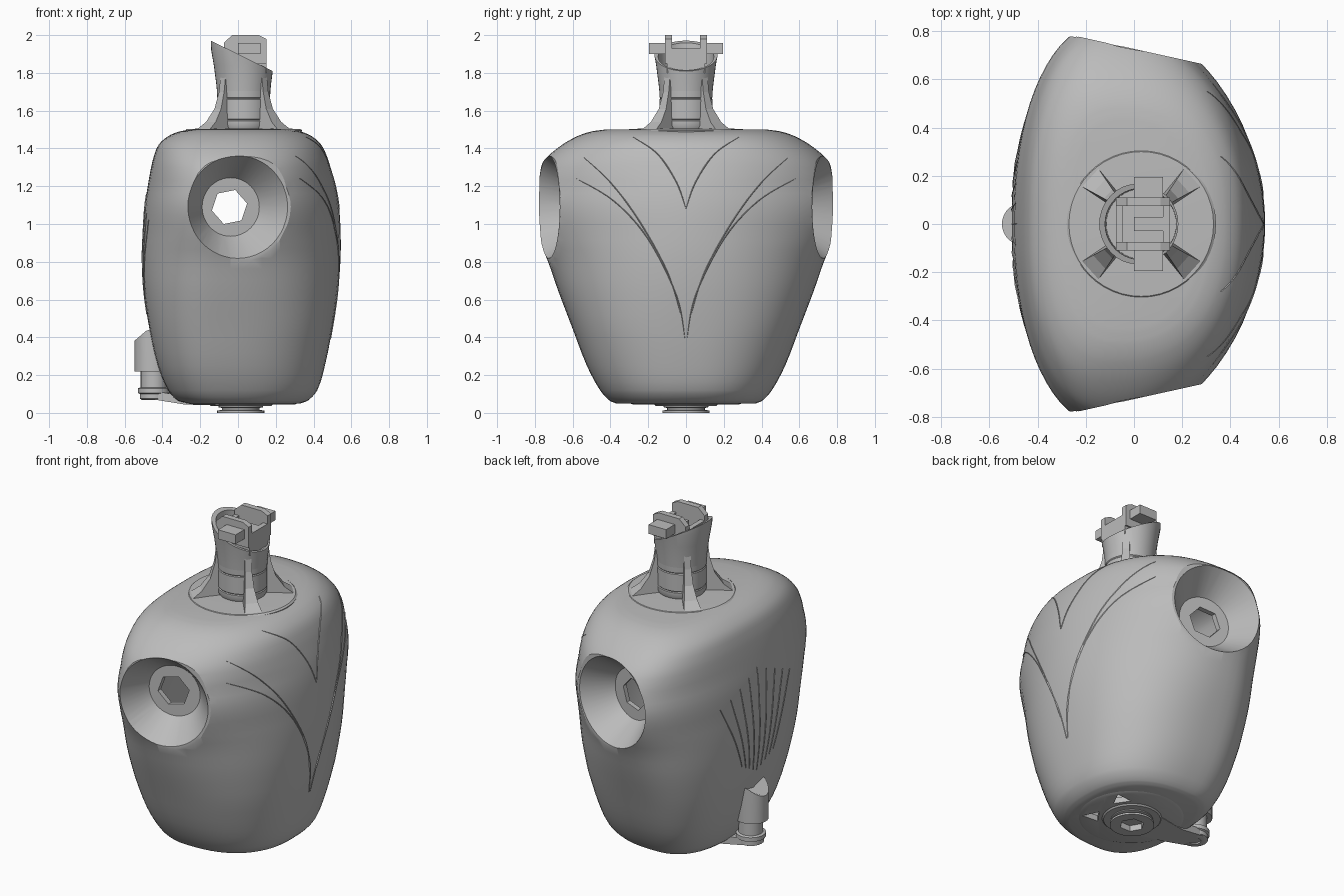
import bpy, bmesh, math
from mathutils import Matrix, Vector

if "Cube" in bpy.data.objects:
    bpy.data.objects.remove(bpy.data.objects["Cube"])

grey = bpy.data.materials.new("mid_grey")
grey.diffuse_color = (0.5, 0.5, 0.5, 1)
grey.use_nodes = True
grey.node_tree.nodes["Principled BSDF"].inputs["Base Color"].default_value = grey.diffuse_color


def shade(ob, angle=32):
    bpy.ops.object.select_all(action='DESELECT')
    bpy.context.view_layer.objects.active = ob
    ob.select_set(True)
    bpy.ops.object.shade_smooth_by_angle(angle=math.radians(angle))


def loft(name, rings, smooth=True):
    """Skin a list of equal rings and cap both ends."""
    bm = bmesh.new()
    vs = [[bm.verts.new(p) for p in r] for r in rings]
    n = len(rings[0])
    for a, b in zip(vs, vs[1:]):
        for i in range(n):
            bm.faces.new((a[i], a[(i + 1) % n], b[(i + 1) % n], b[i]))
    bm.faces.new(vs[0][::-1])
    bm.faces.new(vs[-1])
    bmesh.ops.remove_doubles(bm, verts=bm.verts, dist=1e-5)
    bmesh.ops.recalc_face_normals(bm, faces=bm.faces)
    me = bpy.data.meshes.new(name)
    bm.to_mesh(me)
    bm.free()
    me.materials.append(grey)
    ob = bpy.data.objects.new(name, me)
    bpy.context.collection.objects.link(ob)
    if smooth:
        shade(ob)
    return ob


def lathe(name, prof, mat=Matrix(), n=40, smooth=True):
    """Revolve (radius, height) pairs about local z."""
    rings = [[mat @ Vector((r * math.cos(t), r * math.sin(t), z))
              for t in (2 * math.pi * i / n for i in range(n))] for r, z in prof]
    return loft(name, rings, smooth)


def box(name, x0, x1, y0, y1, z0, z1):
    return loft(name, [[(x0, y0, z), (x1, y0, z), (x1, y1, z), (x0, y1, z)] for z in (z0, z1)], False)


def at(x, y, z=0):
    return Matrix.Translation((x, y, z))


def cut(ob, tool):
    m = ob.modifiers.new("cut", 'BOOLEAN')
    m.operation, m.solver, m.object = 'DIFFERENCE', 'EXACT', tool
    bpy.ops.object.select_all(action='DESELECT')
    bpy.context.view_layer.objects.active = ob
    ob.select_set(True)
    bpy.ops.object.modifier_apply(modifier=m.name)
    bpy.data.objects.remove(tool)


# Torso sections: height, back x, chest x, half width
ROWS = [(.05, -.27, .33, .37), (.065, -.32, .37, .405), (.12, -.37, .42, .455), (.25, -.425, .46, .525),
        (.45, -.47, .5, .602), (.65, -.499, .53, .678), (.82, -.507, .543, .738), (.96, -.502, .543, .805),
        (1.09, -.494, .535, .84), (1.2, -.478, .517, .825), (1.3, -.46, .49, .78), (1.36, -.445, .47, .73),
        (1.42, -.42, .44, .655), (1.465, -.37, .39, .575), (1.49, -.31, .33, .5), (1.5, -.25, .27, .43)]


def section(k, t):
    """Smooth interpolation between the torso rows."""
    a, b, c, d = [ROWS[max(0, min(len(ROWS) - 1, k + j))] for j in (-1, 0, 1, 2)]
    out = []
    for i in range(4):
        m1 = (c[i] - a[i]) / max(c[0] - a[0], 1e-6) * (c[0] - b[0])
        m2 = (d[i] - b[i]) / max(d[0] - b[0], 1e-6) * (c[0] - b[0])
        out.append((2*t**3 - 3*t**2 + 1) * b[i] + (t**3 - 2*t**2 + t) * m1
                   + (3*t**2 - 2*t**3) * c[i] + (t**3 - t**2) * m2)
    out[0] = b[0] + (c[0] - b[0]) * t
    return out


def power(z, front):
    """Sections grow squarer away from the shoulders."""
    extra = max(0, min(1, (.95 - z) / .5), min(1, (z - 1.2) / .3))
    return (1.95 if front else 2.2) + .45 * extra


def surface_x(y, z, front=True):
    k = max(i for i in range(len(ROWS) - 1) if ROWS[i][0] <= z)
    _, xl, xr, hy = section(k, (z - ROWS[k][0]) / (ROWS[k + 1][0] - ROWS[k][0]))
    xc = xl + .385 * (xr - xl)
    p = power(z, front)
    w = max(0, 1 - min(1, abs(y) / hy) ** p) ** (1 / p)
    return xc + ((xr if front else xl) - xc) * w


def torso_form(name, wall=0.0):
    rings = []
    steps = [(k, t / 3) for k in range(len(ROWS) - 1) for t in range(3)] + [(len(ROWS) - 2, 1)]
    for k, t in steps:
        z, xl, xr, hy = section(k, t)
        xc = xl + .385 * (xr - xl)
        ring = []
        for i in range(72):
            c, s = math.cos(i * math.pi / 36), math.sin(i * math.pi / 36)
            p = power(z, c > 0)
            hx = xr - xc - wall if c > 0 else xc - xl - wall
            ring.append((xc + math.copysign(abs(c) ** (2 / p), c) * hx,
                         math.copysign(abs(s) ** (2 / p), s) * (hy - wall),
                         z + wall * (.775 - z) / .725))
        rings.append(ring)
    return loft(name, rings, False)


def socket_cutter(side, wall=0.0):
    normal = Vector((.216, side * .976, 0))
    m = at(-.003, side * .727, 1.09) @ normal.to_track_quat('Z', 'Y').to_matrix().to_4x4()
    return lathe("socket_cutter", [(.155 + wall, -.165 - wall), (.272 + wall, -wall), (.6, -wall), (.6, .4)],
                 m, 48, False)


# Hollow torso with conical shoulder sockets and hexagonal axle holes
torso = torso_form("torso")
cavity = torso_form("cavity_cutter", .03)
for s in (-1, 1):
    cut(torso, socket_cutter(s))
    cut(cavity, socket_cutter(s, .03))
cut(torso, cavity)
hexm = at(-.045, 0, 1.09) @ Matrix.Rotation(math.pi / 2, 4, 'X') @ Matrix.Rotation(.2, 4, 'Z')
cut(torso, lathe("axle_cutter", [(.095, -1), (.095, 1)], hexm, 6, False))
shade(torso, 28)


def seam(name, pts, front, rad=.007):
    """Thin tapered line lying on the torso, through (y, z) points."""
    path = []
    for i in range(len(pts) - 1):
        a, b, c, d = [Vector(pts[max(0, min(len(pts) - 1, i + j))]) for j in (-1, 0, 1, 2)]
        for q in range(6):
            t = q / 6
            path.append(.5 * (2*b + (c - a)*t + (2*a - 5*b + 4*c - d)*t*t + (3*b - a - 3*c + d)*t**3))
    path.append(Vector(pts[-1]))
    rings = []
    for i, p in enumerate(path):
        d = (path[min(i + 1, len(path) - 1)] - path[max(i - 1, 0)]).normalized()
        w = rad * (.15 + math.sin(math.pi * i / (len(path) - 1)))
        ring = []
        for u, h in ((-1, -.006), (0, .003), (1, -.006)):
            y, z = p.x - d.y * w * u, p.y + d.x * w * u
            x = surface_x(y, z, front)
            ring.append((x + (h if front else -h), y, z))
        rings.append(ring)
    loft(name, rings, False)


# Chest panel lines
LINES = [[(.005, .39), (.05, .62), (.2, .92), (.38, 1.12), (.58, 1.24)],
         [(.03, .53), (.1, .75), (.25, 1.02), (.4, 1.22), (.55, 1.36)],
         [(.0, 1.08), (.05, 1.22), (.15, 1.37), (.28, 1.46)]]
for line in LINES:
    for s in (-1, 1):
        seam("chest_line", [(s * y, z) for y, z in line], True)
# Fan of lines on the back
for i in range(-4, 5):
    a = abs(i)
    seam("back_line", [(i * .038, .52 + .02 * a), (i * .058, .8), (i * .085, 1.16 - .035 * a)], False, .008)

# Neck: flange, column, sleeve with slanted top
N = .03
lathe("neck_flange", [(.3, 1.47), (.31, 1.495), (.3, 1.503), (.2, 1.506)], at(N, 0), 48)
lathe("neck_column", [(.13, 1.5), (.14, 1.52), (.14, 1.545), (.136, 1.55), (.14, 1.555), (.14, 1.66),
                      (.136, 1.665), (.14, 1.67), (.142, 1.72)], at(N, 0))
sleeve = lathe("neck_sleeve", [(.138, 1.67), (.145, 1.74), (.158, 1.84), (.172, 1.92), (.18, 2.1),
                               (.155, 2.1), (.145, 1.8)], at(N, 0), 40, False)
slope = at(N, 0, 1.885) @ Matrix.Rotation(math.atan2(.17, .345), 4, 'Y')
cut(sleeve, lathe("slant_cutter", [(.6, 0), (.6, .5)], slope, 32, False))
shade(sleeve)

# Curved fins bracing the neck, spreading towards the flange
FIN = [(.08, 1.5), (.29, 1.5), (.235, 1.54), (.185, 1.61), (.158, 1.7), (.148, 1.78), (.08, 1.78)]
for sx in (-1, 1):
    for sy in (-1, 1):
        rot = at(N, 0) @ Matrix.Rotation(math.atan2(sy * .2, sx * .22), 4, 'Z')
        loft("neck_fin", [[rot @ Vector((r, w * (.02 + .24 * max(0, r - .16)), z)) for r, z in FIN]
                          for w in (-1, 1)], False)

# Head mount: cradle, side walls, tabs, end bars and pin
box("mount_base", -.06, .15, -.1, .1, 1.8, 1.86)
for s in (-1, 1):
    y0, y1 = sorted((s * .075, s * .11))
    prof = [(-.075, 1.85), (.15, 1.85), (.15, 1.98), (.11, 2.0), (-.03, 2.0), (-.075, 1.96)]
    loft("mount_wall", [[(x, y, z) for x, z in prof] for y in (y0, y1)], False)
    y0, y1 = sorted((s * .1, s * .195))
    box("mount_tab", .0, .12, y0, y1, 1.9, 1.957)
box("mount_back_bar", -.075, -.045, -.08, .08, 1.86, 1.93)
box("mount_front_bar", .12, .15, -.08, .08, 1.86, 1.93)
box("mount_pin", 0, .12, -.03, .03, 1.85, 1.93)

# Base plate with openings, hip connector with hexagonal socket
lathe("base_plate", [(.28, .044), (.3, .052), (.3, .06)], at(.02, 0), 40)
lathe("hip_ring", [(.16, .036), (.17, .046), (.17, .06)], at(.015, 0), 32)
for a in (-.6, .6):
    m = at(.02, 0) @ Matrix.Rotation(a, 4, 'Z') @ at(.215, 0)
    for part in ("base_plate", "torso"):
        cut(bpy.data.objects[part], lathe("opening_cutter", [(.06, 0), (.06, .2)], m, 3, False))
hip = lathe("hip_connector", [(.125, 0), (.125, .012), (.1, .016), (.1, .026), (.118, .03), (.118, .06)],
            at(.015, 0), 32, False)
cut(hip, lathe("hip_cutter", [(.07, -.1), (.07, .04)], at(.015, 0), 6, False))
shade(hip)

# Rear arm sloping out from the base plate to its ring
ARM = [(-.1, .12, .04), (-.28, .085, .044), (-.44, .07, .07), (-.5, .045, .08)]
outline = ARM + [(x, -y, z) for x, y, z in ARM[::-1]]
loft("rear_arm", [[(x, y, z + h) for x, y, z in outline] for h in (0, .045)], False)
lathe("arm_ring", [(.035, .085), (.035, .067), (.06, .067), (.075, .075), (.075, .1), (.085, .105),
                   (.085, .13), (.07, .135), (.07, .24)], at(-.445, 0), 24)

# Rear housing: round pod with a sloping top, merging into the back
pod = [(-.45 + .098 * math.cos(i * math.pi / 16), .092 * math.sin(i * math.pi / 16)) for i in range(32)]
loft("rear_housing", [[(x, y, .22) for x, y in pod],
                      [(x, y, .44 - .06 * max(0, (-.48 - x) / .07)) for x, y in pod]])
